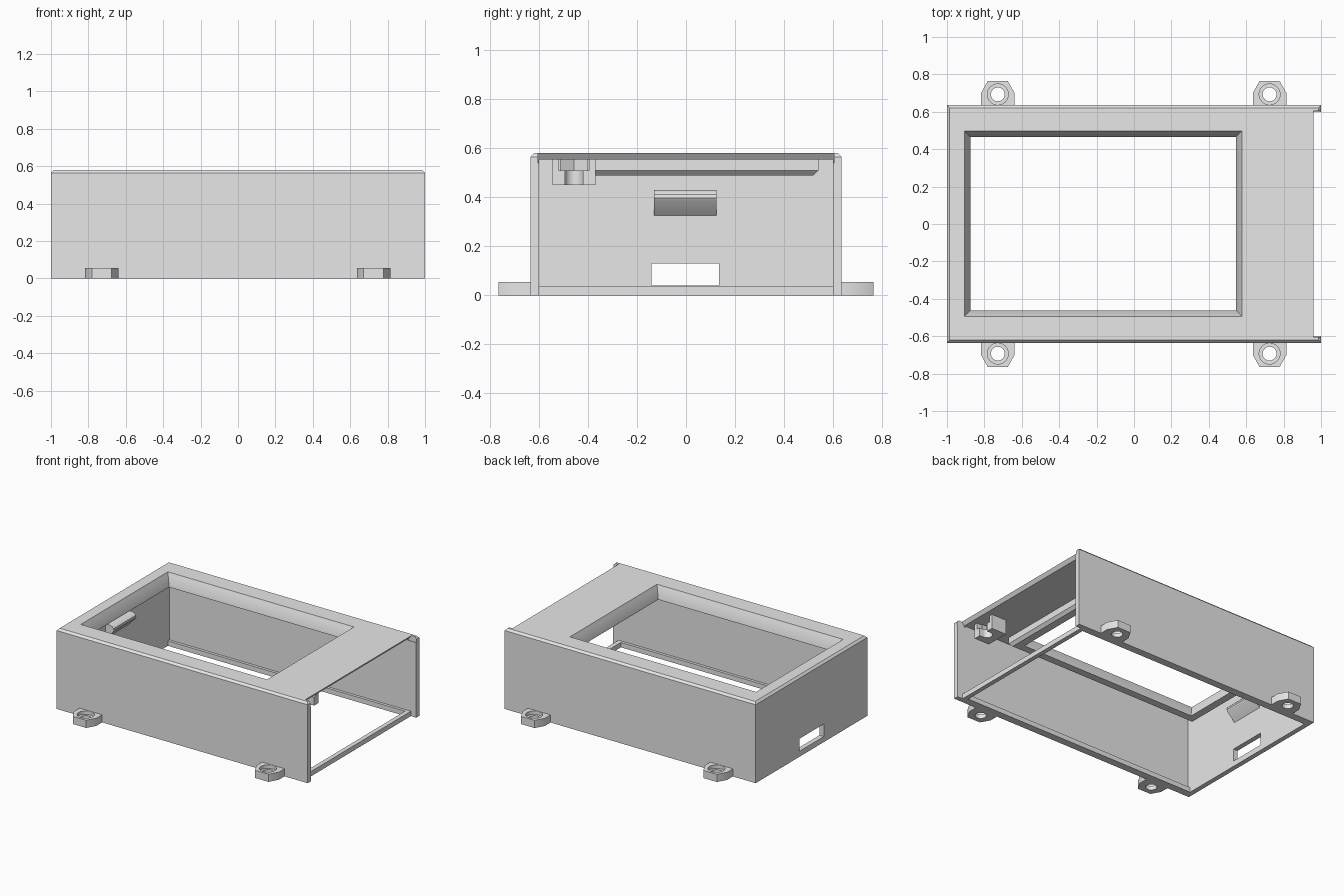
import bpy, bmesh, math
from mathutils import Vector

old = bpy.data.objects.get("Cube")
if old:
    bpy.data.objects.remove(old, do_unlink=True)

grey = bpy.data.materials.new("plain grey")
grey.use_nodes = True
grey.diffuse_color = (0.8, 0.8, 0.8, 1)
grey.node_tree.nodes["Principled BSDF"].inputs["Base Color"].default_value = (0.8, 0.8, 0.8, 1)


def loft(name, sections):
    """Closed solid through matching loops of 3D points."""
    bm = bmesh.new()
    loops = [[bm.verts.new(p) for p in s] for s in sections]
    n = len(loops[0])
    for a, b in zip(loops, loops[1:]):
        for i in range(n):
            j = (i + 1) % n
            bm.faces.new((a[i], a[j], b[j], b[i]))
    bm.faces.new(loops[0][::-1])
    bm.faces.new(loops[-1])
    bmesh.ops.recalc_face_normals(bm, faces=bm.faces)
    mesh = bpy.data.meshes.new(name)
    bm.to_mesh(mesh)
    bm.free()
    mesh.materials.append(grey)
    ob = bpy.data.objects.new(name, mesh)
    bpy.context.collection.objects.link(ob)
    return ob


def rect(x0, x1, y0, y1, z, grow=0):
    return [(x0 - grow, y0 - grow, z), (x1 + grow, y0 - grow, z),
            (x1 + grow, y1 + grow, z), (x0 - grow, y1 + grow, z)]


def box(name, x0, x1, y0, y1, z0, z1):
    return loft(name, [rect(x0, x1, y0, y1, z) for z in (z0, z1)])


def side_prism(name, profile, y0, y1):
    """Extrude an x-z profile along y."""
    return loft(name, [[(x, y, z) for x, z in profile] for y in (y0, y1)])


def cylinder(name, x, y, r, z0, z1, sides=32):
    ring = [(x + r * math.cos(math.tau * i / sides), y + r * math.sin(math.tau * i / sides))
            for i in range(sides)]
    return loft(name, [[(a, b, z) for a, b in ring] for z in (z0, z1)])


def cut(ob, *cutters):
    """Subtract the cutters, bake the result and remove them."""
    for c in cutters:
        c.hide_render = True
        m = ob.modifiers.new("cut", "BOOLEAN")
        m.operation, m.solver, m.object = "DIFFERENCE", "EXACT", c
    deps = bpy.context.evaluated_depsgraph_get()
    mesh = bpy.data.meshes.new_from_object(ob.evaluated_get(deps))
    ob.modifiers.clear()
    ob.data = mesh
    for c in cutters:
        bpy.data.objects.remove(c, do_unlink=True)
    return ob


W, D, H = 1.0, 0.635, 0.58          # half width, half depth, height
INNER = 0.6                         # half depth of the cavity
WIN = (-0.875, 0.545, -0.462, 0.465)


def window_cutter():
    return loft("window_cutter", [rect(*WIN, 0.4), rect(*WIN, 0.5),
                                  rect(*WIN, H, 0.032), rect(*WIN, H + 0.02, 0.04)])


# Shell with chamfered top edge, open below and at the end
shell = loft("case_shell", [rect(-W, W, -D, D, 0), rect(-W, W, -D, D, H - 0.015),
                            rect(-W, W, -D, D, H, -0.014)])
cut(shell,
    box("cavity", -0.965, 1.2, -INNER, INNER, -0.1, 0.555),
    side_prism("end_slope", [(0.93, 0.54), (0.96, H), (0.96, 0.7), (1.2, 0.7), (1.2, 0.54)],
               -INNER - 0.004, INNER + 0.004),
    box("cable_slot", -1.1, -0.9, -0.14, 0.135, 0.04, 0.13),
    window_cutter())

# Frame hanging below the window
frame = loft("window_frame", [rect(*WIN, 0.49, 0.055), rect(*WIN, 0.51, 0.075),
                              rect(*WIN, 0.56, 0.075)])
cut(frame, window_cutter())

# Bottom sill across the open end, and ledges along the side walls
box("end_sill", 0.925, 0.957, -INNER - 0.01, INNER + 0.01, 0, 0.035)
for label, s in (("front", -1), ("back", 1)):
    y0, y1 = sorted((s * 0.58, s * 0.61))
    box(label + "_ledge", -0.97, 0.957, y0, y1, 0, 0.035)

# Snap catch on the closed end wall
side_prism("snap_catch", [(-0.97, 0.32), (-0.905, 0.385), (-0.898, 0.398), (-0.9, 0.412),
                          (-0.912, 0.424), (-0.93, 0.43), (-0.97, 0.43)], -0.13, 0.125)

# Screw holder with a nut pocket, open toward the end
holder = box("screw_holder", 0.78, 0.9, -0.545, -0.37, 0.45, 0.56)
cut(holder,
    cylinder("screw_hole", 0.87, -0.457, 0.037, 0.4, 0.52),
    box("screw_gap", 0.87, 1.0, -0.494, -0.42, 0.4, 0.52),
    cylinder("nut_pocket", 0.86, -0.457, 0.064, 0.51, 0.556, 6),
    box("nut_gap", 0.86, 1.0, -0.52, -0.395, 0.51, 0.556))

# Four mounting lugs with counterbored holes
for label, s in (("front", -1), ("back", 1)):
    for side, x in (("right", -0.728), ("left", 0.725)):
        outline = [(-0.09, 0.62), (0.09, 0.62), (0.09, 0.7),
                   (0.053, 0.765), (-0.053, 0.765), (-0.09, 0.7)]
        lug = loft(f"{label}_{side}_lug", [[(x + a, s * b, z) for a, b in outline]
                                           for z in (0, 0.055)])
        cut(lug,
            cylinder("bolt_hole", x, s * 0.693, 0.037, -0.1, 0.1),
            cylinder("counterbore", x, s * 0.693, 0.056, 0.03, 0.1))

# Smooth curved faces, keep hard edges
parts = [o for o in bpy.context.scene.objects if o.type == "MESH"]
bpy.ops.object.select_all(action="DESELECT")
for o in parts:
    o.select_set(True)
bpy.context.view_layer.objects.active = shell
bpy.ops.object.shade_smooth_by_angle(angle=math.radians(30))
